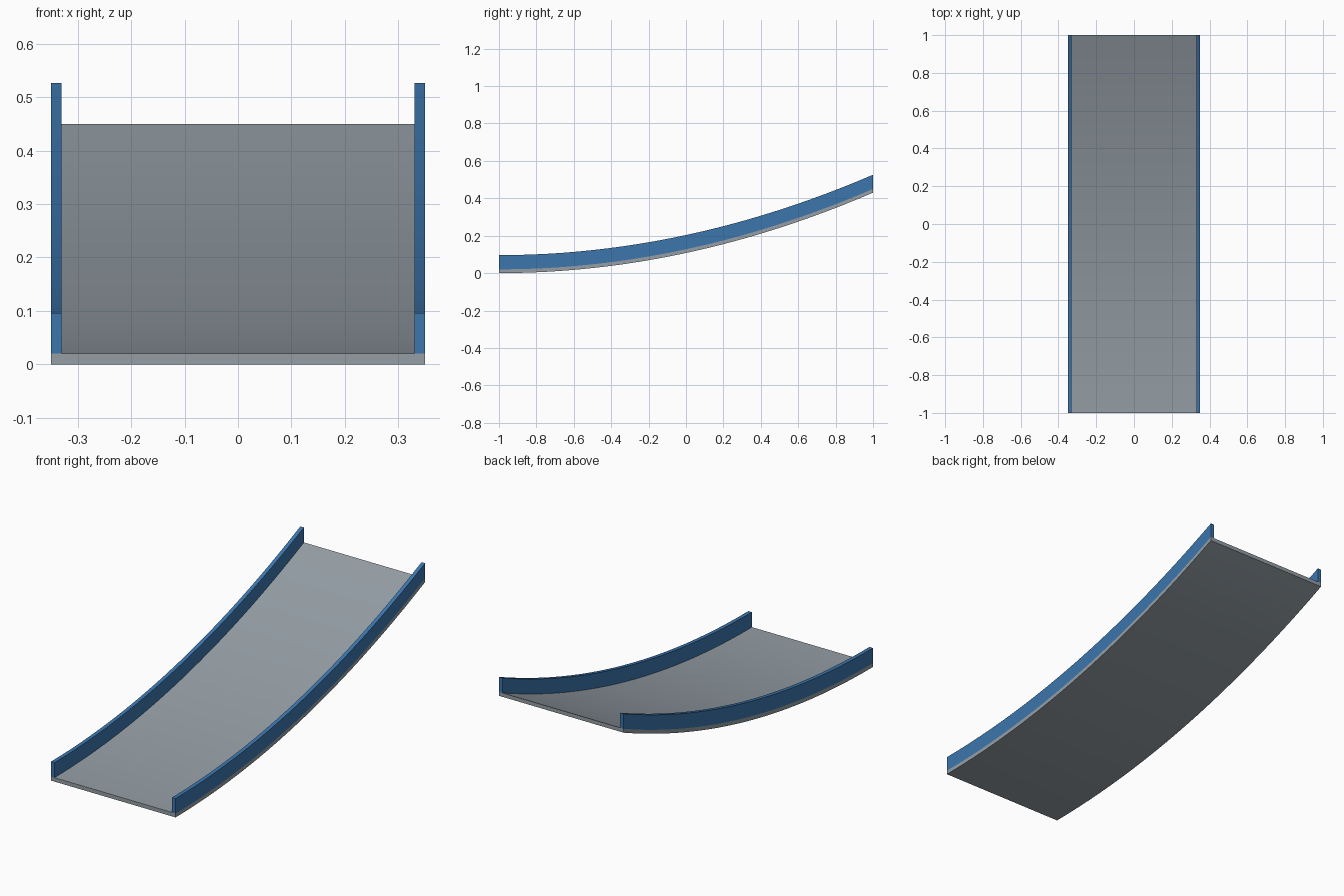
import bpy, bmesh

if "Cube" in bpy.data.objects:
    bpy.data.objects.remove(bpy.data.objects["Cube"])

SEGMENTS = 24
RISE = 0.43


def material(name, rgb):
    mat = bpy.data.materials.new(name)
    mat.diffuse_color = (*rgb, 1)
    mat.use_nodes = True
    mat.node_tree.nodes["Principled BSDF"].inputs["Base Color"].default_value = mat.diffuse_color
    return mat


def sweep(name, x0, x1, z0, z1, mat):
    """Box section swept along the rising curve, with vertical ends."""
    bm = bmesh.new()
    rings = []
    for i in range(SEGMENTS + 1):
        t = i / SEGMENTS
        y, lift = 2 * t - 1, RISE * t * t
        rings.append([bm.verts.new((x, y, z + lift))
                      for x, z in ((x0, z0), (x1, z0), (x1, z1), (x0, z1))])
    for a, b in zip(rings, rings[1:]):
        for k in range(4):
            n = (k + 1) % 4
            bm.faces.new((a[k], a[n], b[n], b[k]))
    bm.faces.new(rings[0])
    bm.faces.new(rings[-1])
    bmesh.ops.recalc_face_normals(bm, faces=bm.faces)
    mesh = bpy.data.meshes.new(name)
    bm.to_mesh(mesh)
    bm.free()
    mesh.materials.append(mat)
    obj = bpy.data.objects.new(name, mesh)
    bpy.context.collection.objects.link(obj)
    # Smooth along the curve, sharp at the box edges
    bpy.ops.object.select_all(action='DESELECT')
    obj.select_set(True)
    bpy.context.view_layer.objects.active = obj
    bpy.ops.object.shade_smooth_by_angle()
    return obj


steel = material("steel_grey", (0.30, 0.345, 0.38))
blue = material("blue", (0.045, 0.18, 0.42))

# Curved ramp deck
sweep("ramp_deck", -0.35, 0.35, 0.0, 0.02, steel)

# Side rails standing on the deck edges
sweep("left_rail", -0.35, -0.33, 0.02, 0.096, blue)
sweep("right_rail", 0.33, 0.35, 0.02, 0.096, blue)
